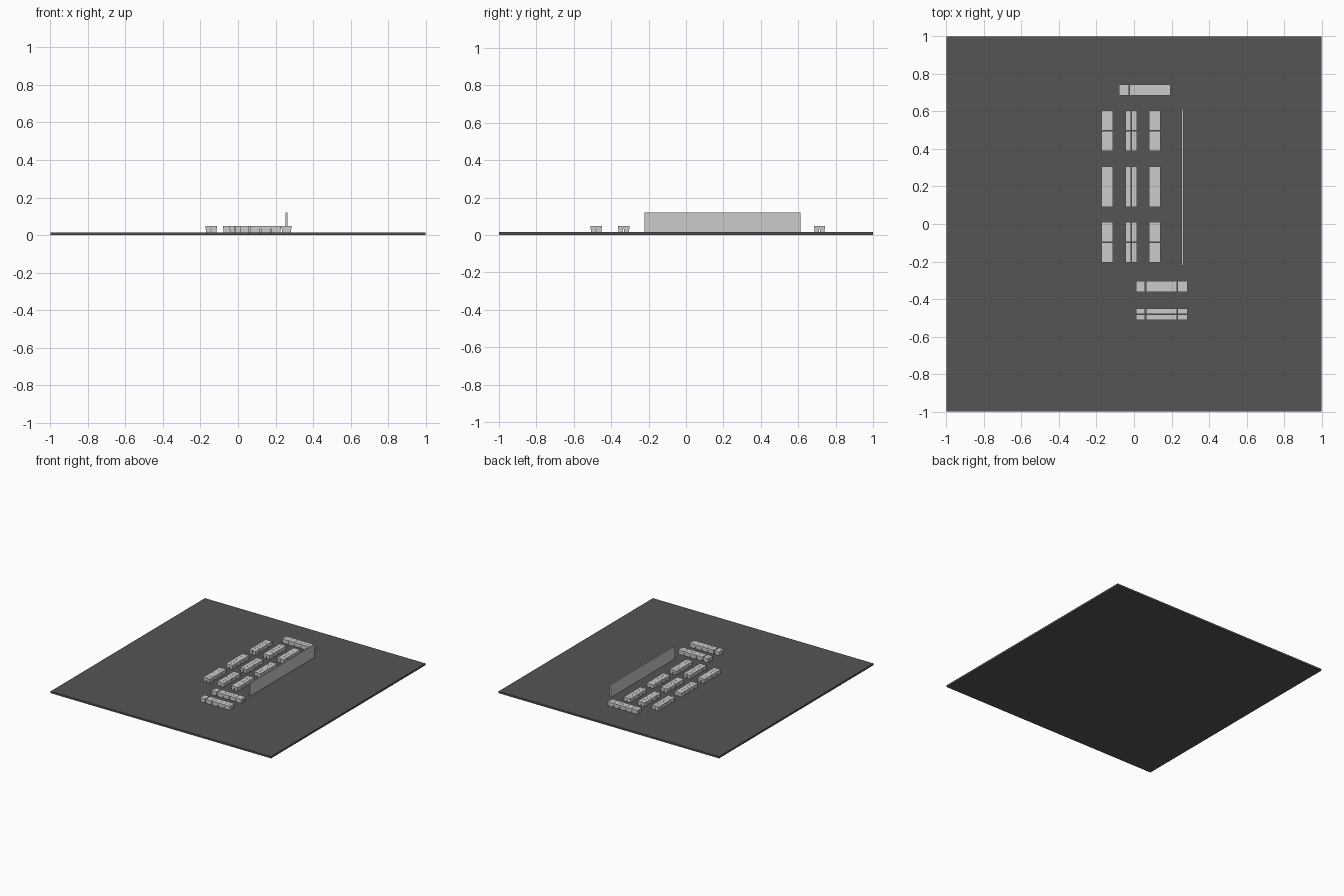
import bpy
import bmesh
from mathutils import Matrix

if "Cube" in bpy.data.objects:
    bpy.data.objects.remove(bpy.data.objects["Cube"])


def material(name, value):
    m = bpy.data.materials.new(name)
    m.diffuse_color = (value, value, value, 1)
    m.use_nodes = True
    m.node_tree.nodes["Principled BSDF"].inputs["Base Color"].default_value = m.diffuse_color
    return m


DARK = material("dark_grey", 0.09)
LIGHT = material("light_grey", 0.6)
FLOOR_TOP, LID_BOTTOM, LID_TOP = 0.015, 0.032, 0.048


def add_box(bm, x0, x1, y0, y1, z0, z1):
    scale = Matrix.Diagonal((x1 - x0, y1 - y0, z1 - z0, 1))
    move = Matrix.Translation(((x0 + x1) / 2, (y0 + y1) / 2, (z0 + z1) / 2))
    bmesh.ops.create_cube(bm, size=1, matrix=move @ scale)


def make_object(name, boxes, mat=None):
    bm = bmesh.new()
    for b in boxes:
        add_box(bm, *b)
    mesh = bpy.data.meshes.new(name)
    bm.to_mesh(mesh)
    bm.free()
    obj = bpy.data.objects.new(name, mesh)
    bpy.context.collection.objects.link(obj)
    if mat:
        mesh.materials.append(mat)
    return obj


def desk_block(name, x0, x1, y0, y1, cols, rows):
    """Grid of abutting desks: thin tops on slightly smaller bases."""
    dx, dy = (x1 - x0) / cols, (y1 - y0) / rows
    tops, bases = [], []
    inset = 0.003
    for i in range(cols):
        for j in range(rows):
            ax, ay = x0 + i * dx, y0 + j * dy
            tops.append((ax + 0.0004, ax + dx - 0.0004, ay + 0.0004,
                         ay + dy - 0.0004, LID_BOTTOM, LID_TOP))
            bases.append((ax + inset, ax + dx - inset, ay + inset,
                          ay + dy - inset, FLOOR_TOP, LID_BOTTOM))
    make_object(name + "_tops", tops, LIGHT)
    make_object(name + "_bases", bases, LIGHT)


# Floor plate and long partition wall
make_object("floor_plate", [(-1, 1, -1, 1, 0, FLOOR_TOP)], DARK)
make_object("partition_wall", [(0.254, 0.264, -0.222, 0.611, FLOOR_TOP, 0.12)])

# Three by three lengthwise desk blocks
for c, x in enumerate((-0.174, -0.046, 0.080)):
    for r, y in enumerate((-0.206, 0.089, 0.388)):
        desk_block(f"desk_block_{c}_{r}", x, x + 0.062, y, y + 0.218, 2, 4)

# Crosswise block at the back
desk_block("back_desk_block", -0.080, 0.194, 0.683, 0.743, 5, 2)

# Two crosswise blocks at the front, each with one column set apart
for r, y in enumerate((-0.511, -0.364)):
    desk_block(f"front_desk_end_{r}", 0.011, 0.058, y, y + 0.061, 1, 2)
    desk_block(f"front_desk_block_{r}", 0.064, 0.286, y, y + 0.061, 4, 2)
